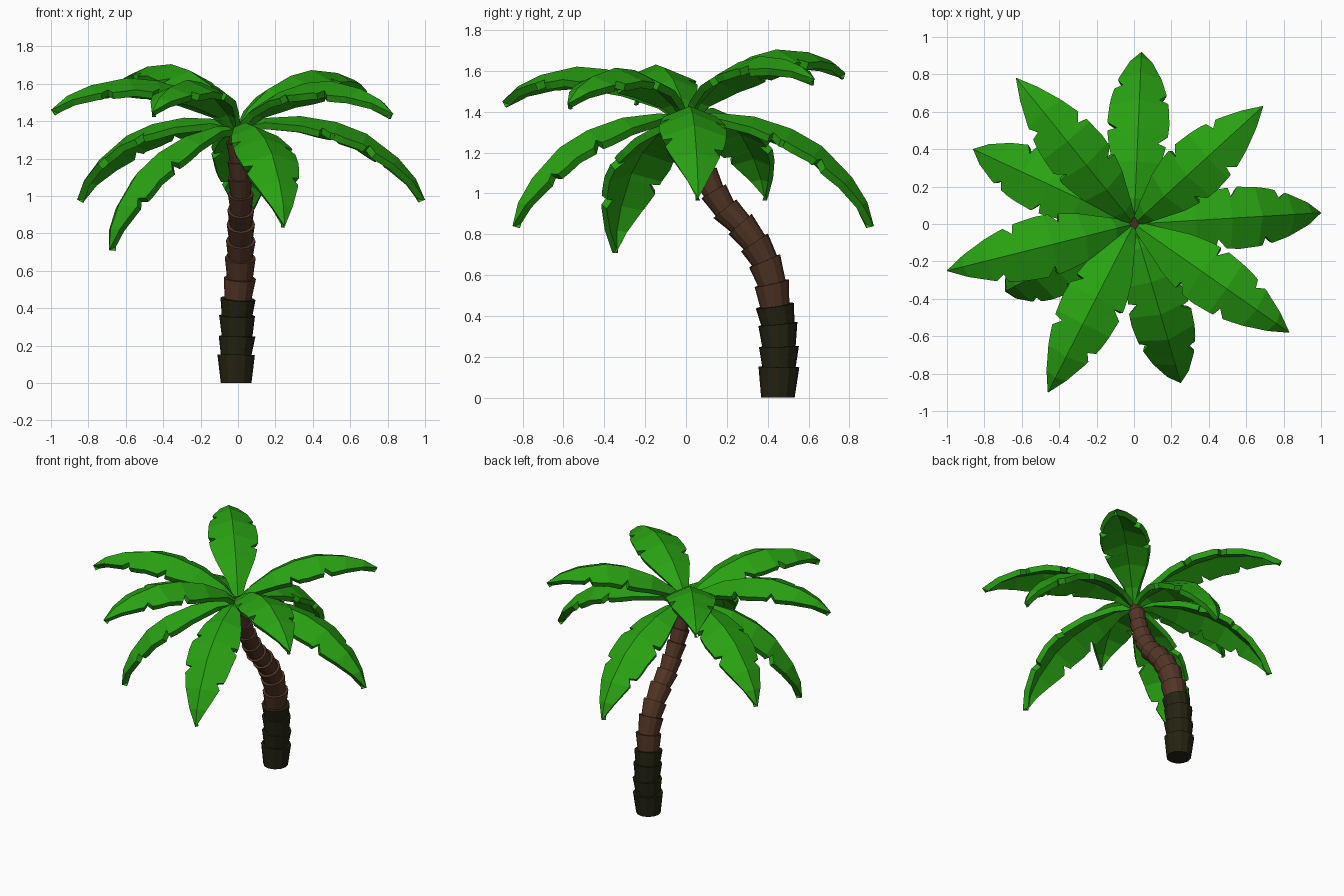
import bpy, bmesh, math
from mathutils import Vector

if "Cube" in bpy.data.objects:
    bpy.data.objects.remove(bpy.data.objects["Cube"])


def material(name, rgb):
    m = bpy.data.materials.new(name)
    m.diffuse_color = (*rgb, 1)
    m.use_nodes = True
    m.node_tree.nodes["Principled BSDF"].inputs["Base Color"].default_value = m.diffuse_color
    return m


GREEN = material("leaf green", (0.022, 0.36, 0.006))
BROWN = material("bark brown", (0.085, 0.036, 0.019))
DARK = material("dark mossy bark", (0.018, 0.017, 0.006))


def finish(bm, name, mats):
    bmesh.ops.recalc_face_normals(bm, faces=bm.faces)
    me = bpy.data.meshes.new(name)
    bm.to_mesh(me)
    bm.free()
    ob = bpy.data.objects.new(name, me)
    bpy.context.collection.objects.link(ob)
    for m in mats:
        me.materials.append(m)
    return ob


def interp(table, u):
    for (a, p), (b, q) in zip(table, table[1:]):
        if u <= b:
            return p + (q - p) * (u - a) / (b - a)
    return table[-1][1]


# Trunk: flared rings stacked along a bent path (x, y, z)
PATH = [Vector(p) for p in (
    (-.01, .45, 0), (-.01, .455, .15), (-.005, .455, .25), (-.005, .45, .36),
    (0, .435, .45), (.01, .42, .56), (.012, .385, .67), (.015, .335, .76),
    (.015, .265, .85), (.015, .19, .925), (.015, .135, 1.01), (.01, .09, 1.1),
    (.005, .055, 1.19), (-.005, .025, 1.29), (-.01, 0, 1.39))]
SIDES = 12


def trunk():
    bm = bmesh.new()
    n = len(PATH) - 1

    def ring(i, r):
        t = (PATH[min(i + 1, n)] - PATH[max(i - 1, 0)]).normalized()
        if i == 0:
            t = Vector((0, 0, 1))
        x = Vector((0, 1, 0)).cross(t).normalized()
        y = t.cross(x)
        return [bm.verts.new(PATH[i] + r * (x * math.cos(a) + y * math.sin(a)))
                for a in (2 * math.pi * k / SIDES for k in range(SIDES))]

    for i in range(n):
        if i < 4:
            low, high = .082, .1 - .002 * i
        else:
            low = .072 - .003 * (i - 4)
            high = .086 - .0035 * (i - 4)
        if i == n - 1:
            high = .036
        a, b = ring(i, low), ring(i + 1, high)
        faces = [bm.faces.new((a[k], a[k - 1], b[k - 1], b[k])) for k in range(SIDES)]
        faces += [bm.faces.new(a), bm.faces.new(b[::-1])]
        for f in faces:
            f.material_index = 1 if i < 4 else 0
    finish(bm, "trunk", [BROWN, DARK])


# Leaf: arched, ridge-folded blade with notched edges
ARCH = [(0, 0), (.1, .085), (.27, .162), (.45, .2), (.61, .2), (.8, .145), (.92, .08), (1, 0)]
WIDTH = [(0, .02), (.12, .07), (.27, .13), (.4, .16), (.53, .168), (.68, .15), (.83, .105), (.93, .055), (1, .002)]
LEFT_CUTS, RIGHT_CUTS = (.46, .74), (.38, .65)
BASE = Vector((0, 0, 1.37))


def leaf(index, tip):
    chord = Vector(tip) - BASE
    length = chord.length
    d = chord.normalized()
    side = d.cross(Vector((0, 0, 1))).normalized()
    up = side.cross(d)
    us = {u for u, _ in ARCH}
    for c in LEFT_CUTS + RIGHT_CUTS:
        us |= {c - .012, c, c + .045}
    bm = bmesh.new()
    rows = []
    for u in sorted(us):
        h = interp(ARCH, u)
        slope = (interp(ARCH, min(u + .06, 1)) - interp(ARCH, max(u - .06, 0))) / (min(u + .06, 1) - max(u - .06, 0))
        normal = (up - d * slope).normalized()
        mid = BASE + length * (u * d + h * up)
        row = []
        for s, cuts in ((-1, LEFT_CUTS), (0, ()), (1, RIGHT_CUTS)):
            w = abs(s) * interp(WIDTH, u) * (.7 if u in cuts else 1)
            row.append(bm.verts.new(mid + s * w * side - .4 * w * normal))
        rows.append(row)
    for a, b in zip(rows, rows[1:]):
        for k in (0, 1):
            bm.faces.new((a[k], a[k + 1], b[k + 1], b[k]))
    bm.normal_update()
    # make the upper side the outside, then thicken downwards
    if sum(f.normal.dot(up) for f in bm.faces) < 0:
        bmesh.ops.reverse_faces(bm, faces=bm.faces)
    me = bpy.data.meshes.new(f"leaf_{index}")
    bm.to_mesh(me)
    bm.free()
    me.materials.append(GREEN)
    ob = bpy.data.objects.new(f"leaf_{index}", me)
    bpy.context.collection.objects.link(ob)
    mod = ob.modifiers.new("thickness", 'SOLIDIFY')
    mod.thickness = .038
    mod.offset = -1


TIPS = [  # upper ring, then drooping ring
    (-.63, .78, 1.59), (.69, .63, 1.56), (.83, -.58, 1.44), (-.46, -.9, 1.45), (-1, -.25, 1.46),
    (.04, .92, .84), (1, .06, .98), (.25, -.85, .84), (-.69, -.36, .71), (-.86, .4, .98)]

trunk()
for i, tip in enumerate(TIPS):
    leaf(i + 1, tip)
